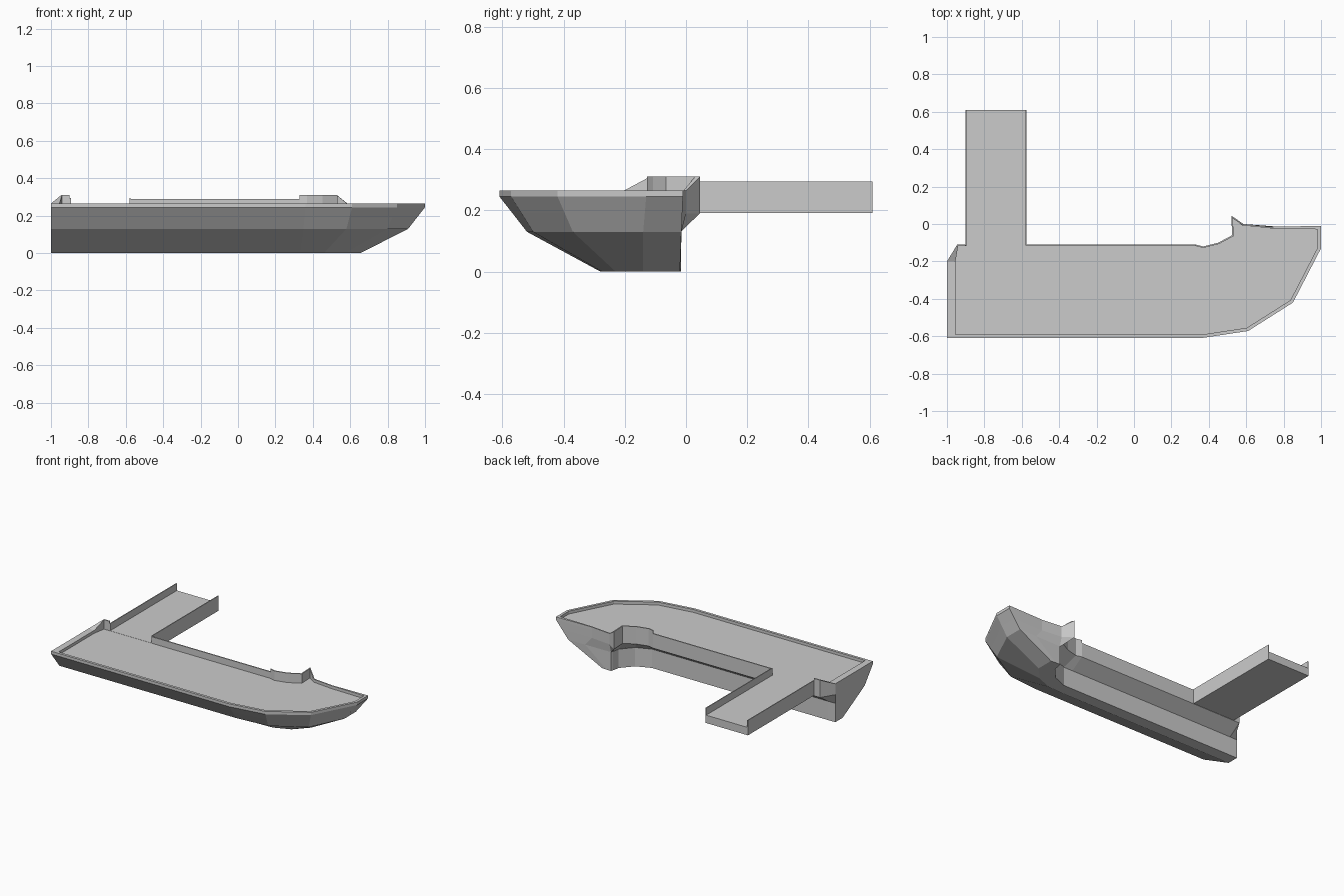
import bpy, bmesh
from mathutils import Vector

if "Cube" in bpy.data.objects:
    bpy.data.objects.remove(bpy.data.objects["Cube"])

DECK = 0.245

# Outer side outline at keel, chine and rim (stern to bow)
keel_out = [(-1, -.28), (.33, -.28), (.46, -.275), (.57, -.23), (.655, -.14)]
chine_out = [(-1, -.52), (.35, -.52), (.58, -.50), (.80, -.37), (.91, -.14)]
rim_out = [(-1, -.61), (.36, -.61), (.61, -.572), (.85, -.42), (1, -.13)]

# Inner side (bow back to stern): rim x, rim y, rim height, lower wall x, lower wall y
inner = [
    (.73, -.015, .265, .62, -.017), (.585, 0, .265, .585, -.017),
    (.52, .045, .31, .58, -.03), (.525, -.06, .31, .57, -.08),
    (.45, -.1, .31, .50, -.16), (.37, -.12, .31, .40, -.2),
    (.33, -.11, .31, .33, -.2), (.329, -.11, .29, .329, -.2),
    (-.575, -.11, .29, -.575, -.2), (-.576, -.11, DECK + .001, -.576, -.2),
    (-.899, -.11, DECK + .001, -.899, -.2), (-.9, -.11, .31, -.9, -.2),
    (-.945, -.11, .31, -.945, -.2), (-1, -.2, .265, -1, -.201)]
low_in = [(p[3], p[4]) for p in inner]
rim_in = [(p[0], p[1]) for p in inner]

keel = keel_out + [(.655, -.02)] + low_in
chine_low = [(.78, -.015)] + low_in[1:]
chine = chine_out + [(.91, -.015)] + chine_low
rim = rim_out + [(1, -.01)] + rim_in
heights = [.265] * 6 + [p[2] for p in inner]
half_out = [(a[0] + (b[0] - a[0]) * .52, a[1] + (b[1] - a[1]) * .52)
            for a, b in zip(chine_out + [(.91, -.015)], rim[:6])]
rail_base = half_out + rim_in


def inset(pts, widths):
    """Mitred inward offset of a counter-clockwise outline."""
    out = []
    n = len(pts)
    for i in range(n):
        a, b, c = (Vector(pts[j % n]) for j in (i - 1, i, i + 1))
        d1, d2 = (b - a).normalized(), (c - b).normalized()
        n1, n2 = Vector((-d1.y, d1.x)), Vector((-d2.y, d2.x))
        p = b + (n1 + n2) * widths[i] / max(1 + n1.dot(n2), .4)
        out.append((p.x, p.y))
    return out


def finish(bm, name):
    bmesh.ops.recalc_face_normals(bm, faces=bm.faces)
    me = bpy.data.meshes.new(name)
    bm.to_mesh(me)
    bm.free()
    ob = bpy.data.objects.new(name, me)
    bpy.context.collection.objects.link(ob)
    return ob


def loft(name, rings):
    bm = bmesh.new()
    loops = [[bm.verts.new(p) for p in r] for r in rings]
    n = len(loops[0])
    for lo, hi in zip(loops, loops[1:]):
        for i in range(n):
            j = (i + 1) % n
            bm.faces.new((lo[i], lo[j], hi[j], hi[i]))
    bm.faces.new(loops[0][::-1])
    bm.faces.new(loops[-1])
    return finish(bm, name)


def level(pts, z):
    return [(x, y, z) for x, y in pts]


# Hull with undercut inner side, raised rim and sunken deck
rim_inner = inset(rim, [.018] * 6 + [.008] * len(inner))
rim_inner = [(max(x, -.955) if i in (0, len(rim) - 1) else x, y)
             for i, (x, y) in enumerate(rim_inner)]
loft("hull", [
    level(keel, 0), level(chine, .13), level(rail_base, .19), level(rim, DECK),
    [(x, y, z) for (x, y), z in zip(rim, heights)],
    [(x, y, z) for (x, y), z in zip(rim_inner, heights)],
    level(rim_inner, DECK)])

# Gangway: channel section with low side walls
x0, x1, t, z0, z1 = -.9, -.575, .006, .192, .295
section = [(x0, z0), (x1, z0), (x1, z1), (x1 - t, z1), (x1 - t, DECK + .001),
           (x0 + t, DECK + .001), (x0 + t, z1), (x0, z1)]
loft("gangway", [[(x, y, z) for x, z in section] for y in (-.115, .61)])
